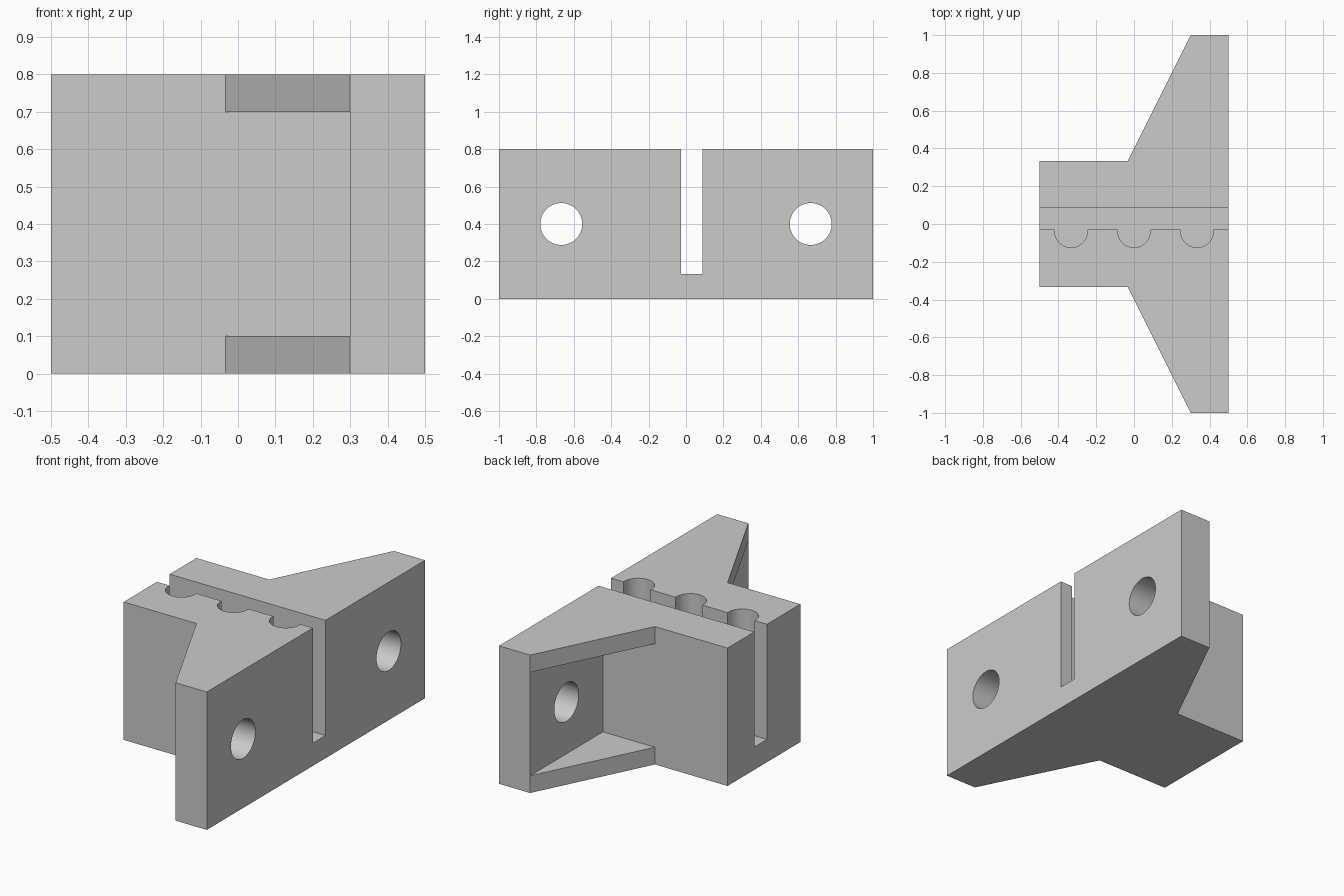
import bpy
import bmesh
from math import sin, cos, pi, radians
from mathutils import Vector

cube = bpy.data.objects.get("Cube")
if cube:
    bpy.data.objects.remove(cube, do_unlink=True)

HEIGHT = 0.8
BODY_Y = 0.3333      # half width of the central block
PLATE_X = 0.3        # inner face of the mounting plate
GUSSET_X = -0.0333   # where the gussets meet the block
RIB = 0.1            # thickness of the gussets
SLOT = (-0.028, 0.088)
SLOT_FLOOR = 0.132
BORE_R = 0.0865
BORE_Y = -0.038

grey = bpy.data.materials.new("light grey")
grey.use_nodes = True
colour = (0.6, 0.6, 0.6, 1)
grey.diffuse_color = colour
grey.node_tree.nodes["Principled BSDF"].inputs["Base Color"].default_value = colour


def prism(name, outline, direction):
    """Extrude a closed 3D outline along a direction."""
    bm = bmesh.new()
    face = bm.faces.new([bm.verts.new(p) for p in outline])
    moved = bmesh.ops.extrude_face_region(bm, geom=[face], use_keep_orig=True)["geom"]
    verts = [v for v in moved if isinstance(v, bmesh.types.BMVert)]
    bmesh.ops.translate(bm, verts=verts, vec=Vector(direction))
    bmesh.ops.recalc_face_normals(bm, faces=bm.faces)
    mesh = bpy.data.meshes.new(name)
    bm.to_mesh(mesh)
    bm.free()
    mesh.materials.append(grey)
    obj = bpy.data.objects.new(name, mesh)
    bpy.context.collection.objects.link(obj)
    return obj


def flat(points, z):
    return [(x, y, z) for x, y in points]


# Bracket: plan silhouette, mirrored front to back
half = [(-0.5, BODY_Y), (GUSSET_X, BODY_Y), (PLATE_X, 1), (0.5, 1)]
plan = half + [(x, -y) for x, y in reversed(half)]
bracket = prism("clamp_bracket", flat(plan, 0), (0, 0, HEIGHT))

cutters = []

# Pockets between upper and lower gussets, and round bolt holes
for side in (-1, 1):
    pocket = [(-0.6, side * BODY_Y), (PLATE_X, side * BODY_Y),
              (PLATE_X, side * 1.1), (-0.6, side * 1.1)]
    cutters.append(prism("pocket_cutter", flat(pocket, RIB), (0, 0, HEIGHT - 2 * RIB)))
    ring = [(0.2, side * 0.667 + 0.112 * cos(2 * pi * i / 64),
             0.4 + 0.112 * sin(2 * pi * i / 64)) for i in range(64)]
    cutters.append(prism("bolt_hole_cutter", ring, (0.4, 0, 0)))

# Open slot whose front wall carries three rounded grooves
slot = [(0.6, SLOT[1]), (-0.6, SLOT[1]), (-0.6, SLOT[0])]
for cx in (-0.3333, 0, 0.3333):
    slot.append((cx - BORE_R, SLOT[0]))
    slot += [(cx - BORE_R * cos(pi * i / 32), BORE_Y - BORE_R * sin(pi * i / 32))
             for i in range(33)]
    slot.append((cx + BORE_R, SLOT[0]))
slot.append((0.6, SLOT[0]))
cutters.append(prism("slot_cutter", flat(slot, SLOT_FLOOR), (0, 0, 1)))

# Cut everything, then bake the result
for cutter in cutters:
    cutter.hide_render = True
    mod = bracket.modifiers.new(cutter.name, "BOOLEAN")
    mod.operation = "DIFFERENCE"
    mod.solver = "EXACT"
    mod.object = cutter
bpy.context.view_layer.update()
graph = bpy.context.evaluated_depsgraph_get()
baked = bpy.data.meshes.new_from_object(bracket.evaluated_get(graph))
bracket.modifiers.clear()
bracket.data = baked
for cutter in cutters:
    bpy.data.objects.remove(cutter, do_unlink=True)

# Smooth the round walls, keep the edges sharp
bpy.ops.object.select_all(action="DESELECT")
bracket.select_set(True)
bpy.context.view_layer.objects.active = bracket
bpy.ops.object.shade_smooth_by_angle(angle=radians(30))
